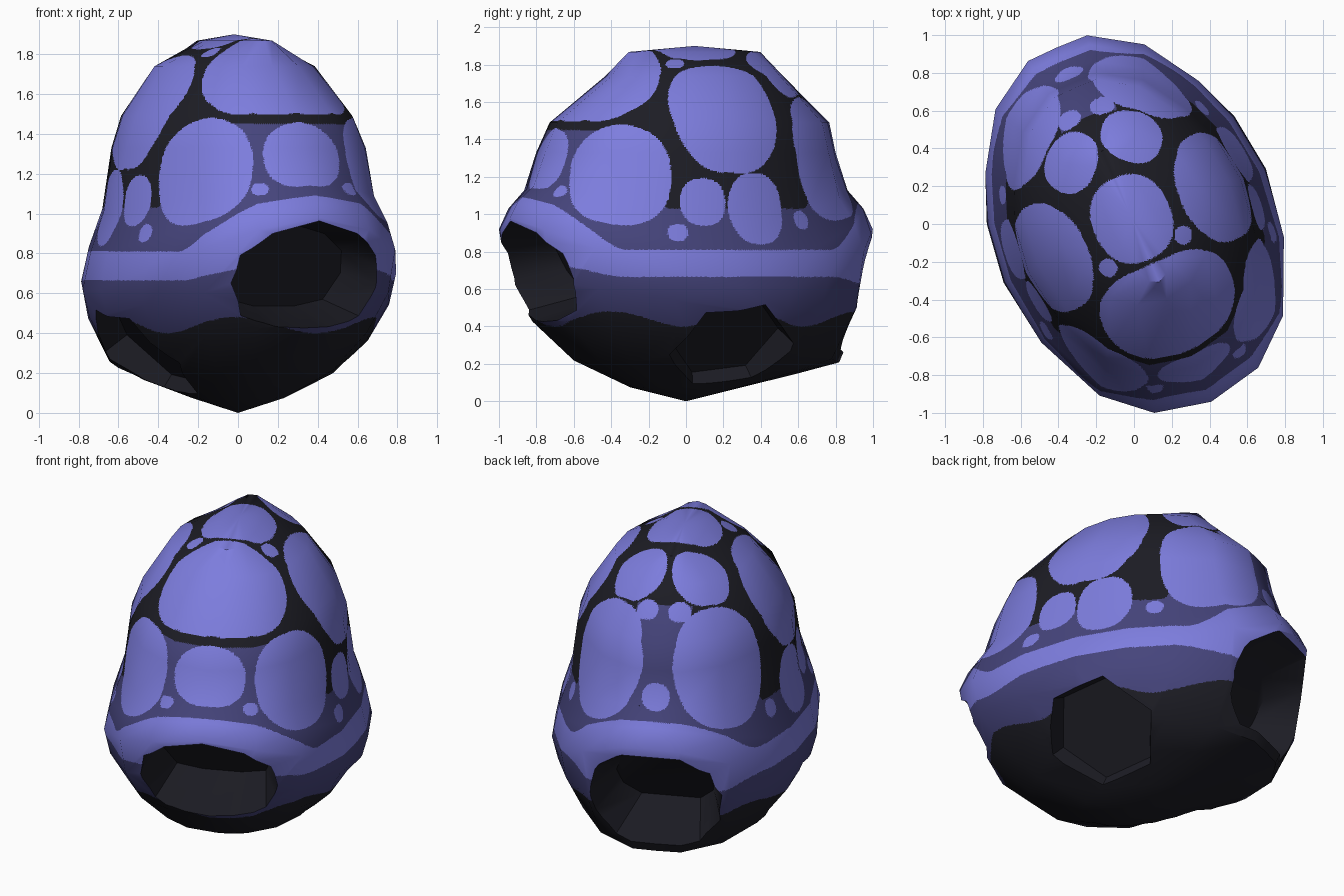
import bpy, bmesh, math
from mathutils import Vector

if "Cube" in bpy.data.objects:
    bpy.data.objects.remove(bpy.data.objects["Cube"])

YAW = math.radians(23.5)          # the shell is symmetric, then turned


def material(name, rgb):
    m = bpy.data.materials.new(name)
    m.diffuse_color = (*rgb, 1)
    m.use_nodes = True
    m.node_tree.nodes["Principled BSDF"].inputs["Base Color"].default_value = m.diffuse_color
    return m


MATS = [material("periwinkle blue", (0.205, 0.205, 0.73)),
        material("dusky purple", (0.060, 0.058, 0.20)),
        material("near black", (0.012, 0.012, 0.018))]
BLUE, PURPLE, BLACK = range(3)


def ramp(x, a, b):
    t = min(1, max(0, (x - a) / (b - a)))
    return t * t * (3 - 2 * t)


def make_object(name, bm):
    bmesh.ops.recalc_face_normals(bm, faces=bm.faces)
    me = bpy.data.meshes.new(name)
    bm.to_mesh(me)
    bm.free()
    for m in MATS:
        me.materials.append(m)
    ob = bpy.data.objects.new(name, me)
    bpy.context.collection.objects.link(ob)
    return ob


# Half of the rim outline from front to back: x, y, rim height
HALF = [(0, -1.026, .98), (.30, -.96, .92), (.53, -.76, .82), (.70, -.38, .70),
        (.757, -.01, .62), (.715, .31, .62), (.615, .56, .66), (.43, .85, .80),
        (.17, 1.015, .92), (0, 1.02, .93)]
OUTLINE = HALF + [(-x, y, z) for x, y, z in HALF[-2:0:-1]]

# Rings bottom to top: x scale, y scale, share of rim height, height, y shift, y tilt
RINGS = [(.29, .30, 0, .075, 0, 0), (.60, .60, 0, .185, 0, -.035),
         (.82, .82, 0, .32, 0, -.11), (.955, .955, .3, .31, 0, -.06), (1, 1, 1, 0, 0, 0),
         (.95, .95, .75, .34, 0, 0), (.865, .865, .4, .76, 0, 0), (.81, .80, 0, 1.33, 0, 0),
         (.73, .75, 0, 1.49, .02, 0), (.52, .47, 0, 1.74, .05, 0),
         (.16, .37, 0, 1.868, .045, 0)]


def build_cage():
    bm = bmesh.new()
    rings = [[bm.verts.new((x * sx, y * sy + dy, zr * k + z0 + tilt * y))
              for x, y, zr in OUTLINE] for sx, sy, k, z0, dy, tilt in RINGS]
    n = len(OUTLINE)
    for a, b in zip(rings, rings[1:]):
        for i in range(n):
            j = (i + 1) % n
            bm.faces.new((a[i], a[j], b[j], b[i]))
    for ring, tip in ((rings[0], (0, 0, 0)), (rings[-1], (0, .05, 1.9))):
        v = bm.verts.new(tip)
        for i in range(n):
            bm.faces.new((ring[i], ring[(i + 1) % n], v))
    return make_object("cage", bm)


def add_tunnel(bm, outer, inner):
    a = [bm.verts.new(p) for p in outer]
    b = [bm.verts.new(p) for p in inner]
    faces = [bm.faces.new(a), bm.faces.new(b[::-1])]
    for i in range(len(a)):
        j = (i + 1) % len(a)
        faces.append(bm.faces.new((a[i], b[i], b[j], a[j])))
    for f in faces:
        f.material_index = BLACK


def build_cutter():
    bm = bmesh.new()

    def end_hole(half, y_out, y_top, y_bottom, shrink, z_mid):
        """Tapered opening whose inner wall leans outward at the top."""
        loop = half + [(-x, z) for x, z in half[::-1] if x > 0]
        top, low = max(z for _, z in half), min(z for _, z in half)
        add_tunnel(bm, [(x, y_out, z) for x, z in loop],
                   [(x * shrink, y_bottom + (y_top - y_bottom) * (z - low) / (top - low),
                     z_mid + (z - z_mid) * shrink) for x, z in loop])

    # head and tail openings
    end_hole([(0, .968), (.26, .90), (.44, .77), (.48, .60), (.39, .40), (.17, .35)],
             -1.1, -.72, -.45, .66, .90)
    end_hole([(.19, .91), (.41, .80), (.49, .60), (.46, .37), (.30, .205)],
             1.1, .76, .42, .57, .58)
    # one opening on each side, facing down and outward
    for side in (1, -1):
        out = Vector((side * .7071, 0, -.7071))
        up = Vector((side * .7071, 0, .7071))
        mid = Vector((side * .51, .04, .27))

        def hexagon(r, d):
            return [mid + out * d + up * (r * math.sin(a)) + Vector((0, r * math.cos(a), 0))
                    for a in (math.radians(60 * i + 10) for i in range(6))]
        add_tunnel(bm, hexagon(.49, .35), hexagon(.30, -.12))
    ob = make_object("opening_cutter", bm)
    ob.hide_render = True
    return ob


# Painted plates: centre x, y, z, half width, half height (mirrored when x > 0)
PLATES = [(0, .03, 1.89, .21, .235), (0, -.48, 1.69, .365, .30),
          (.48, .01, 1.545, .30, .315), (.183, .445, 1.79, .165, .165),
          (.32, .64, 1.29, .29, .34), (0, -.83, 1.30, .205, .17),
          (.44, -.58, 1.20, .275, .28), (.66, -.18, 1.07, .125, .13),
          (.65, .13, 1.03, .165, .195), (.68, -.34, .90, .055, .045),
          (.60, .43, .97, .05, .05), (.25, -.85, 1.125, .043, .036),
          (.22, -.16, 1.82, .05, .05), (.097, .65, 1.64, .065, .06),
          (0, .83, 1.17, .08, .08)]


def plate_frames():
    frames = []
    for x, y, z, a, b in PLATES:
        for side in ((1, -1) if x else (1,)):
            c = Vector((x * side, y, z))
            n = (c - Vector((0, y * .4, .95))).normalized()
            u = Vector((-n.y, n.x, 0)).normalized()
            frames.append((c, u, n.cross(u), a, b, max(a, b) * 1.3))
    return frames


FRAMES = plate_frames()


def paint(p):
    """Colour rule: belly, under-rim, rim, then plates and seams on the dome."""
    front, back = ramp(-p.y, .6, 1), ramp(p.y, .6, 1)
    wave = .04 * math.sin(6 * math.atan2(p.y, p.x) + 1)
    if p.z < .44 + wave:
        return BLACK
    if p.z < .665 + .08 * front - .06 * back:
        return PURPLE
    if p.z < .81 + .29 * front + .27 * back:
        return BLUE
    for c, u, v, a, b, reach in FRAMES:
        d = p - c
        if d.length < reach and abs(d.dot(u) / a) ** 2.3 + abs(d.dot(v) / b) ** 2.3 < 1:
            return BLUE
    rise = .62 if abs(p.x) < .16 else .3
    edge = 1.03 + .42 * ramp(-p.y, .35, .62) + rise * ramp(p.y, .45, .6)
    return PURPLE if p.z < edge else BLACK


def build_shell(cage, step=.0135):
    """Cut the openings, then split the flat faces finely enough to paint."""
    cutter = build_cutter()
    mod = cage.modifiers.new("openings", 'BOOLEAN')
    mod.operation, mod.solver, mod.object = 'DIFFERENCE', 'EXACT', cutter
    bpy.context.view_layer.update()
    dg = bpy.context.evaluated_depsgraph_get()
    src = bpy.data.meshes.new_from_object(cage.evaluated_get(dg))
    src.polygons.foreach_set("use_smooth", [True] * len(src.polygons))
    src.set_sharp_from_angle(angle=math.radians(42))
    src.calc_loop_triangles()

    verts, normals, faces, mats = [], [], [], []
    for tri in src.loop_triangles:
        A, B, C = (src.vertices[i].co.copy() for i in tri.vertices)
        na, nb, nc = (src.corner_normals[l].vector.copy() for l in tri.loops)
        dark = src.polygons[tri.polygon_index].material_index == BLACK
        plain = dark or max(A.z, B.z, C.z) < .38
        longest = max((A - B).length, (B - C).length, (C - A).length)
        n = 1 if plain else max(1, math.ceil(longest / step))
        index = {}
        for i in range(n + 1):
            for j in range(n + 1 - i):
                s, t = i / n, j / n
                index[i, j] = len(verts)
                verts.append(A + (B - A) * s + (C - A) * t)
                normals.append((na * (1 - s - t) + nb * s + nc * t).normalized())
        for i in range(n):
            for j in range(n - i):
                cells = [((i, j), (i + 1, j), (i, j + 1))]
                if i + j < n - 1:
                    cells.append(((i + 1, j), (i + 1, j + 1), (i, j + 1)))
                for cell in cells:
                    f = [index[k] for k in cell]
                    faces.append(f)
                    mats.append(BLACK if plain else
                                paint((verts[f[0]] + verts[f[1]] + verts[f[2]]) / 3))

    me = bpy.data.meshes.new("shell")
    me.from_pydata(verts, [], faces)
    for m in MATS:
        me.materials.append(m)
    me.polygons.foreach_set("material_index", mats)
    me.polygons.foreach_set("use_smooth", [True] * len(faces))
    me.update()
    me.normals_split_custom_set_from_vertices(normals)
    shell = bpy.data.objects.new("shell", me)
    bpy.context.collection.objects.link(shell)
    shell.rotation_euler.z = YAW
    for helper in (cage, cutter):
        bpy.data.objects.remove(helper)
    return shell


build_shell(build_cage())
